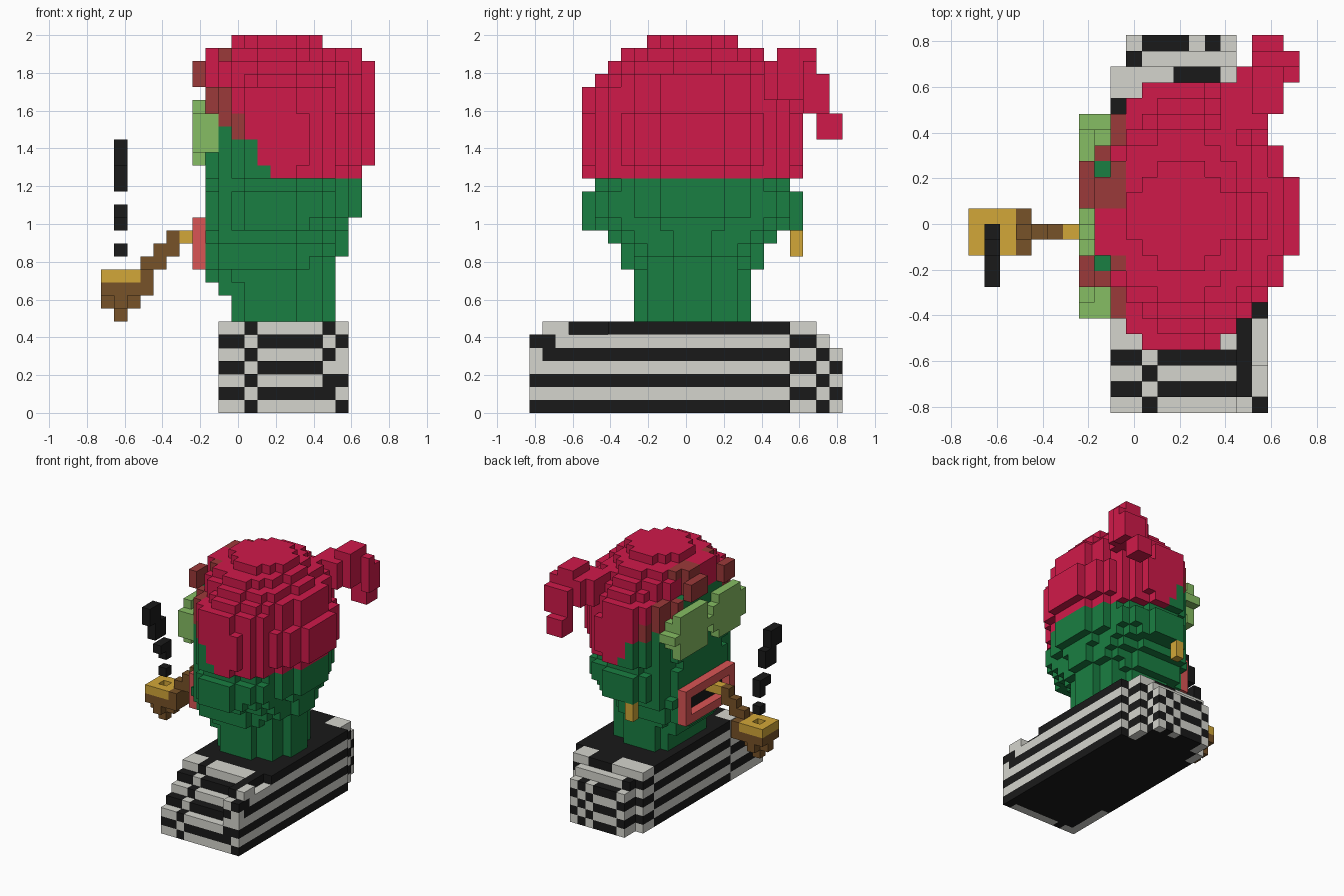
import bpy
from mathutils import Vector

cube = bpy.data.objects.get("Cube")
if cube:
    bpy.data.objects.remove(cube)

SIZE = 2 / 29                       # edge of one block
ORIGIN = Vector((-10.5, -12, 0))    # grid corner, in blocks


def make_material(name, r, g, b):
    mat = bpy.data.materials.new(name)
    mat.use_nodes = True
    mat.diffuse_color = (r, g, b, 1)
    mat.node_tree.nodes["Principled BSDF"].inputs["Base Color"].default_value = (r, g, b, 1)
    return mat


MATS = {
    "red": make_material("crimson_cloth", .63, .01, .068),
    "green": make_material("deep_green", .01, .21, .054),
    "lime": make_material("light_green", .24, .51, .125),
    "rust": make_material("rust_brown", .33, .041, .041),
    "pink": make_material("salmon", .7, .09, .09),
    "gold": make_material("gold", .65, .39, .04),
    "wood": make_material("wood_brown", .184, .084, .021),
    "black": make_material("black", .01, .01, .01),
    "grey": make_material("pale_grey", .66, .66, .61),
}

parts = {}      # part name -> {cell: colour}
taken = set()   # every filled cell


def put(part, colour, cell):
    if cell not in taken:
        taken.add(cell)
        parts.setdefault(part, {})[cell] = colour


def block(part, colour, xs, ys, zs):
    """Fill an inclusive box of blocks."""
    for i in range(xs[0], xs[1] + 1):
        for j in range(ys[0], ys[1] + 1):
            for k in range(zs[0], zs[1] + 1):
                put(part, colour, (i, j, k))


# Striped base: sloped toe, rounded heel, stripes swapped near the ends
def in_base(i, j, k):
    if not (9 <= i <= 18 and 0 <= j <= 23):
        return False
    top = 6 if 4 <= j <= 21 else 5 if j == 22 else 4 if j == 23 else j + 2
    if i >= 17 and j < 4:
        top = 6 if j else 5
    if i == 18 and 3 <= j <= 5:
        top = 5
    if j >= 22 and not 10 <= i <= 16:
        return False
    if j >= 20 and i > 17:
        return False
    return k <= top


def swapped(i, j, k):
    if j < 6:
        if i == 18:
            return k >= 4 and j < k - 3
        return i < (18 if k < 2 else 17) and i != 11
    if j >= 22:
        return i == 10 or (j == 23 and i in (14, 16))
    return j >= 20 and not 13 <= i <= 15


for i in range(9, 19):
    for j in range(24):
        for k in range(7):
            if in_base(i, j, k):
                sides = ((i - 1, j), (i + 1, j), (i, j - 1), (i, j + 1))
                underside = k == 0 and all(in_base(a, b, 0) for a, b in sides)
                dark = underside or (k + swapped(i, j, k)) % 2 == 0
                put("striped_base", "black" if dark else "grey", (i, j, k))

# Lips as a raised ring, with the dark mouth set into the face
block("mouth", "black", (8, 8), (9, 15), (12, 13))
for j in range(8, 17):
    for k in range(11, 15):
        if j in (8, 16) or k in (11, 14):
            put("lips", "pink", (7, j, k))

# Eyes: two rounded discs
for name, centre, radius in (("right_eye", 8.5, 3), ("left_eye", 15, 3.2)):
    for j in range(6, 19):
        for k in range(19, 24):
            if ((j - centre) / radius) ** 2 + ((k - 21) / 2.6) ** 2 <= 1:
                block(name, "lime", (7, 8 if 20 <= k <= 22 else 7), (j, j), (k, k))

# Head layers: first level, last level, front, back, half width
LAYERS = [
    (7, 8, 10, 17, 4), (9, 9, 9, 17, 4), (10, 10, 8, 17, 4), (11, 11, 8, 17, 5),
    (12, 12, 8, 18, 5), (13, 13, 8, 18, 6), (14, 14, 8, 18, 8), (15, 16, 8, 19, 8),
    (17, 17, 8, 19, 7), (18, 18, 8, 19, 8), (19, 22, 8, 20, 8), (23, 24, 8, 19, 8),
    (25, 25, 8, 19, 7), (26, 26, 8, 18, 6), (27, 27, 8, 17, 5), (28, 28, 10, 16, 3),
]
# Where the cloth starts, from its lowest level upward
CLOTH_START = [13, 12, 12, 11, 11, 10, 10, 9, 9, 10, 10]


def head_colour(i, j, k):
    if k < 18:
        return "face", "green"
    start = CLOTH_START[k - 18]
    if i >= start or (k >= 25 and 10 <= j <= 12):
        return "kerchief", "red"
    band = 1 if k == 21 else 2
    if k >= 25 or (k >= 21 and i >= start - band and abs(j - 12) >= 4):
        return "hair_band", "rust"
    return "face", "green"


def front_curve(i, k, front):
    """Squarer at the mouth, rounder toward the crown."""
    power = 4 if k < 11 else 8 if k < 14 else 4 if k < 25 else 2
    return ((13.5 - i) / ((14.4 if k < 14 else 14) - front)) ** power


for low, high, front, back, half in LAYERS:
    for k in range(low, high + 1):
        for i in range(front, back + 1):
            if i > 13:
                u = ((i - 13.5) / (back - 13.25)) ** 1.8
            else:
                u = front_curve(i, k, front)
            for j in range(12 - half, 13 + half):
                if u + ((j - 12) / (half + .3)) ** 2 <= 1:
                    part, colour = head_colour(i, j, k)
                    put(part, colour, (i, j, k))

# Brow bumps
block("hair_band", "rust", (7, 7), (8, 9), (25, 26))
block("hair_band", "rust", (7, 7), (13, 15), (25, 26))

# Knotted cloth tail
block("kerchief_tail", "red", (16, 18), (18, 20), (24, 26))
block("kerchief_tail", "red", (18, 19), (19, 21), (24, 27))
block("kerchief_tail", "red", (17, 17), (21, 21), (24, 26))
block("kerchief_tail", "red", (20, 20), (21, 22), (23, 25))
block("kerchief_tail", "red", (20, 20), (21, 21), (26, 26))
block("kerchief_tail", "red", (18, 19), (22, 22), (23, 25))
block("kerchief_tail", "red", (18, 19), (22, 23), (21, 22))

# Earring under the left ear
block("earring", "gold", (11, 11), (20, 20), (12, 13))

# Pipe: mouthpiece, stepped stem and hollow bowl
block("pipe_mouthpiece", "gold", (6, 7), (11, 11), (13, 13))
for i, low, high in ((5, 12, 13), (4, 11, 12), (3, 11, 11)):
    block("pipe_stem", "wood", (i, i), (11, 11), (low, high))
block("pipe_bowl", "wood", (3, 3), (10, 12), (9, 10))
for j in (10, 12):
    block("pipe_rim", "gold", (0, 2), (j, j), (10, 10))
for i in (0, 2):
    block("pipe_rim", "gold", (i, i), (11, 11), (10, 10))
block("pipe_ash", "black", (1, 1), (11, 11), (9, 9))
block("pipe_bowl", "wood", (0, 2), (10, 12), (9, 9))
block("pipe_bowl", "wood", (0, 2), (11, 11), (8, 8))
block("pipe_bowl", "wood", (1, 1), (10, 12), (8, 8))
block("pipe_bowl", "wood", (1, 1), (11, 11), (7, 7))

# Smoke puffs drifting sideways
block("smoke_small", "black", (1, 1), (11, 11), (12, 12))
block("smoke_middle", "black", (1, 1), (11, 11), (14, 14))
block("smoke_middle", "black", (1, 1), (10, 11), (15, 15))
block("smoke_large", "black", (1, 1), (9, 10), (17, 18))
block("smoke_large", "black", (1, 1), (8, 9), (19, 20))


def build(name, cells):
    """Mesh the visible block sides of one part."""
    colours = sorted(set(cells.values()))
    verts, faces, slots = {}, [], []
    for cell, colour in cells.items():
        for axis in range(3):
            for side in (0, 1):
                near = list(cell)
                near[axis] += 2 * side - 1
                if tuple(near) in taken:
                    continue
                ring = []
                for a, b in ((0, 0), (1, 0), (1, 1), (0, 1)):
                    corner = list(cell)
                    corner[axis] += side
                    corner[(axis + 1) % 3] += a
                    corner[(axis + 2) % 3] += b
                    ring.append(verts.setdefault(tuple(corner), len(verts)))
                faces.append(ring if side else ring[::-1])
                slots.append(colours.index(colour))
    mesh = bpy.data.meshes.new(name)
    mesh.from_pydata([(Vector(v) + ORIGIN) * SIZE for v in verts], [], faces)
    for colour in colours:
        mesh.materials.append(MATS[colour])
    mesh.polygons.foreach_set("material_index", slots)
    mesh.update()
    bpy.context.collection.objects.link(bpy.data.objects.new(name, mesh))


for name, cells in parts.items():
    build(name, cells)
